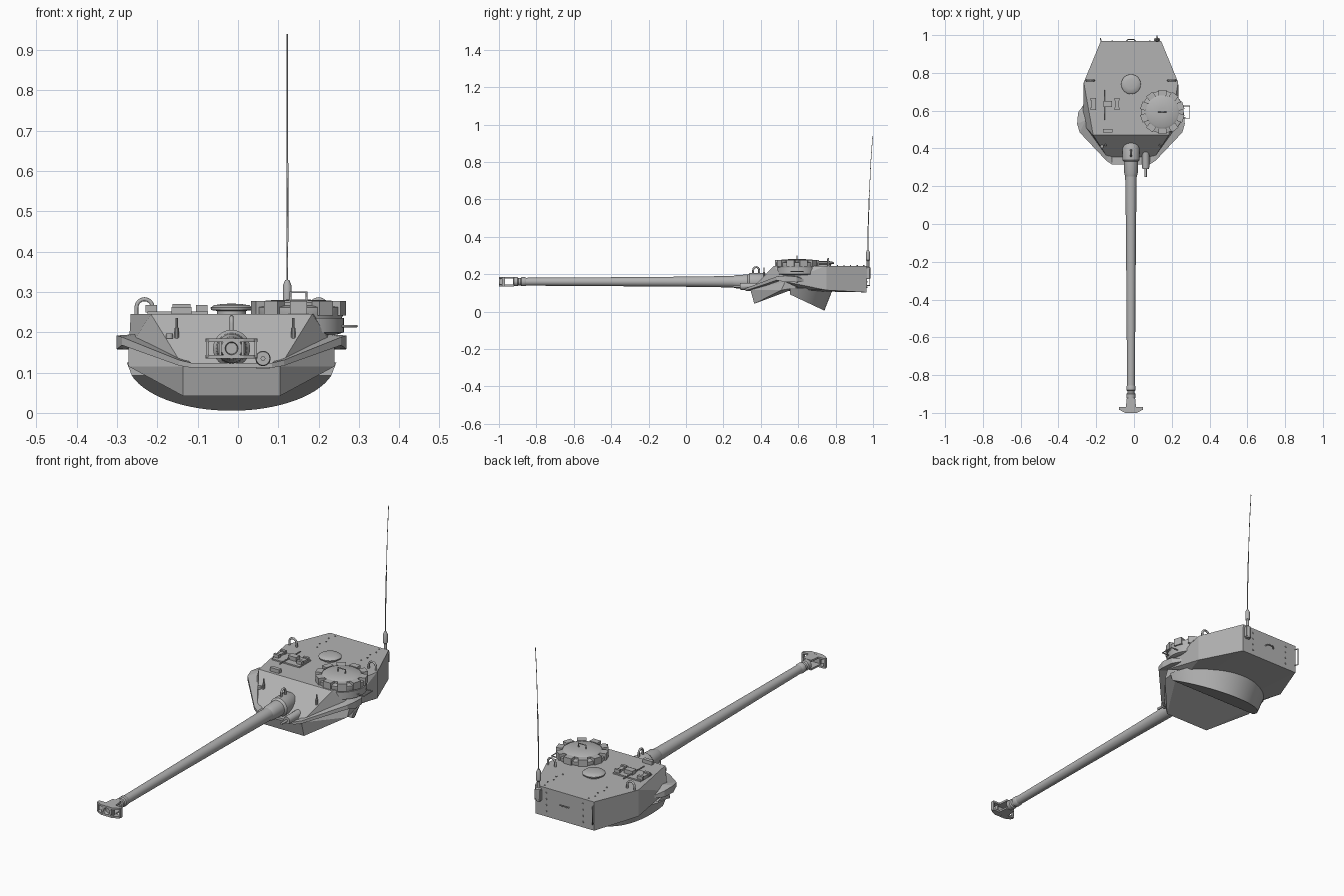
import bpy, bmesh, math
from mathutils import Vector, Matrix

if "Cube" in bpy.data.objects:
    bpy.data.objects.remove(bpy.data.objects["Cube"])

CX = -0.016          # centre line of the turret
GZ = 0.16            # gun axis height
grey = bpy.data.materials.new("armour_grey")
grey.diffuse_color = (0.45, 0.45, 0.45, 1)
grey.use_nodes = True
grey.node_tree.nodes["Principled BSDF"].inputs["Base Color"].default_value = grey.diffuse_color


def finish(name, bm, smooth=False):
    bmesh.ops.recalc_face_normals(bm, faces=bm.faces)
    me = bpy.data.meshes.new(name)
    bm.to_mesh(me)
    bm.free()
    me.materials.append(grey)
    ob = bpy.data.objects.new(name, me)
    bpy.context.collection.objects.link(ob)
    if smooth:
        bpy.ops.object.select_all(action='DESELECT')
        ob.select_set(True)
        bpy.context.view_layer.objects.active = ob
        bpy.ops.object.shade_smooth_by_angle(angle=math.radians(35))
    return ob


def add_hull(bm, pts):
    vs = [bm.verts.new(p) for p in pts]
    r = bmesh.ops.convex_hull(bm, input=vs)
    junk = {g for g in r["geom_interior"] + r["geom_unused"] if isinstance(g, bmesh.types.BMVert)}
    bmesh.ops.delete(bm, geom=list(junk), context='VERTS')


def both(pts):
    return [(CX + s * x, y, z) for s in (1, -1) for x, y, z in pts]


def hull(name, pts):
    bm = bmesh.new()
    add_hull(bm, pts)
    bmesh.ops.dissolve_limit(bm, angle_limit=0.01, verts=bm.verts, edges=bm.edges)
    return finish(name, bm)


def box(name, c, s, rot=0):
    bm = bmesh.new()
    m = Matrix.Translation(c) @ Matrix.Rotation(rot, 4, 'Z') @ Matrix.Diagonal((*s, 1))
    bmesh.ops.create_cube(bm, size=1, matrix=m)
    return finish(name, bm)


def lathe(name, prof, origin, axis='Z', n=32):
    """Revolve (radius, distance) points about the given axis."""
    bm = bmesh.new()
    rings = []
    for r, h in prof:
        ring = []
        for i in range(n):
            a = 2 * math.pi * i / n
            u, v = r * math.cos(a), r * math.sin(a)
            p = {'Z': (u, v, h), 'Y': (u, h, v), 'X': (h, u, v)}[axis]
            ring.append(bm.verts.new(Vector(origin) + Vector(p)))
        rings.append(ring)
    for a, b in zip(rings, rings[1:]):
        for i in range(n):
            bm.faces.new((a[i], a[(i + 1) % n], b[(i + 1) % n], b[i]))
    bm.faces.new(rings[0])
    bm.faces.new(rings[-1])
    return finish(name, bm, True)


def rod(name, pts, r, res=2):
    cu = bpy.data.curves.new(name, 'CURVE')
    cu.dimensions = '3D'
    cu.bevel_depth = r
    cu.bevel_resolution = res
    cu.use_fill_caps = True
    sp = cu.splines.new('POLY')
    sp.points.add(len(pts) - 1)
    for p, c in zip(sp.points, pts):
        p.co = (*c, 1)
    cu.materials.append(grey)
    ob = bpy.data.objects.new(name, cu)
    bpy.context.collection.objects.link(ob)
    return ob


def loop_pts(c, r, leg, along='x'):
    """Arch with two straight legs."""
    arc = [(r, -leg)] + [(r * math.cos(t * math.pi / 8), r * math.sin(t * math.pi / 8))
                         for t in range(9)] + [(-r, -leg)]
    return [(c[0] + (u if along == 'x' else 0), c[1] + (u if along == 'y' else 0), c[2] + v)
            for u, v in arc]


# --- armoured body ---
hull("turret_body", both([
    (.16, .968, .245), (.25, .75, .245), (.2, .47, .245),
    (.16, .966, .103), (.25, .75, .115), (.255, .53, .16), (.12, .345, .115)]))
hull("lower_front_wedge", both([
    (.12, .345, .115), (.255, .53, .16), (.12, .365, .042),
    (.255, .51, .115), (.25, .6, .13)]))

# --- rear half collar with slanted underside ---
bm = bmesh.new()
bmesh.ops.create_cone(bm, cap_ends=True, segments=64, radius1=.213, radius2=.262, depth=.125,
                      matrix=Matrix.Translation((CX, .525, .0625)))
for co, no in (((0, .555, 0), (0, -1, 0)), ((0, .745, .003), (0, -.087, -.185))):
    g = bm.verts[:] + bm.edges[:] + bm.faces[:]
    bmesh.ops.bisect_plane(bm, geom=g, plane_co=co, plane_no=no, clear_outer=True)
    bmesh.ops.holes_fill(bm, edges=[e for e in bm.edges if e.is_boundary])
finish("rear_collar", bm, True)

# --- brim running round the front and cheeks: outer point, inner point, thickness ---
brim = [((.0, .315, .118), (.0, .37, .118), .012), ((.1, .315, .118), (.1, .37, .118), .012),
        ((.13, .335, .124), (.11, .38, .124), .014), ((.272, .485, .178), (.23, .52, .178), .02),
        ((.285, .53, .175), (.24, .55, .178), .034), ((.28, .59, .172), (.24, .6, .172), .03),
        ((.245, .64, .165), (.235, .64, .165), .01)]
bm = bmesh.new()
for a, b in zip(brim, brim[1:]):
    for s in (1, -1):
        add_hull(bm, [(CX + s * p[0], p[1], p[2] + d * t / 2)
                      for o, i, t in (a, b) for p in (o, i) for d in (1, -1)])
finish("cheek_brim", bm)

# --- gun ---
G = (CX, 0, GZ)
lathe("mantlet_collar", [(.03, .25), (.036, .27), (.038, .33), (.046, .34), (.046, .42), (.03, .45)], G, 'Y')
lathe("gun_barrel", [(.021, -.87), (.023, -.5), (.027, .0), (.031, .28), (.031, .36)], G, 'Y')
lathe("muzzle_collar", [(.02, -.925), (.024, -.92), (.024, -.9), (.019, -.895), (.019, -.885),
                        (.024, -.88), (.024, -.862), (.021, -.855)], G, 'Y')
wing = [(.022, -.92), (.026, -.95), (.06, -.968), (.064, -.978), (.055, -.988), (.03, -1)]
for nm, z0, z1 in (("brake_top", .176, .185), ("brake_bottom", .135, .144)):
    hull(nm + "_core", both([(x, y, z) for x, y in ((.022, -.92), (.03, -1)) for z in (z0, z1)]))
    bm = bmesh.new()
    add_hull(bm, both([(x, y, z) for x, y in wing[2:] for z in (z0, z1)]))
    finish(nm + "_wing", bm)
lathe("brake_front_ring", [(.014, -.985), (.026, -.985), (.026, -.999), (.016, -1), (.014, -.985)], G, 'Y')
for s in (1, -1):
    box("brake_side", (CX + s * .06, -.976, GZ), (.007, .016, .046))
    box("brake_inner_wall", (CX + s * .028, -.986, GZ), (.007, .016, .046))
rod("mantlet_lifting_loop", loop_pts((CX, .375, .222), .016, .03, 'y'), .005)
lathe("coaxial_sleeve", [(.017, .29), (.019, .3), (.019, .42)], (.062, 0, .135), 'Y', 16)
lathe("coaxial_barrel", [(.006, .25), (.006, .32)], (.062, 0, .135), 'Y', 12)
box("coaxial_mount", (.062, .36, .125), (.035, .08, .03))

# --- commander cupola ---
CU = (.15, .593, 0)
lathe("cupola_drum", [(.085, .17), (.092, .2), (.112, .245), (.112, .262), (.09, .266)], CU, n=40)
lathe("cupola_side_skirt", [(.1, .195), (.115, .2), (.115, .235)], (.148, .593, 0), n=40)
lathe("cupola_hatch", [(.088, .26), (.088, .274), (.08, .279), (.02, .281)], CU, n=40)
for i in range(10):
    a = 2 * math.pi * (i + .5) / 10
    box("cupola_periscope", (CU[0] + .102 * math.cos(a), CU[1] + .102 * math.sin(a), .259),
        (.03, .042, .036), a)
rod("cupola_hatch_grip", [(.13, .593, .28), (.13, .593, .299), (.17, .593, .299), (.17, .593, .28)], .003)
rod("cupola_side_handle", [(.25, .56, .215), (.295, .56, .215), (.295, .625, .215), (.25, .625, .215)], .003)

# --- roof fittings ---
lathe("ventilator_dome", [(.036, .24), (.036, .253), (.051, .255), (.052, .261), (.044, .267), (.025, .27), (.005, .271)],
      (CX, .74, 0))
box("loader_hatch_plate", (-.15, .63, .248), (.15, .09, .007))
for x in (-.215, -.09):
    box("loader_hatch_hinge", (x, .635, .254), (.02, .06, .014))
    for y in (.61, .66):
        box("hinge_lug", (x, y, .258), (.028, .013, .018))
box("loader_periscope", (-.14, .635, .258), (.045, .03, .025))
rod("loader_hatch_bar", [(-.157, .55, .257), (-.157, .71, .257)], .003)
box("roof_sight_block", (-.14, .493, .253), (.05, .018, .02))
for x in (-.232, .2):
    rod("roof_lifting_loop", loop_pts((x, .76, .262), .02, .025), .005)
for x in (-.152, .137):
    lathe("front_peg", [(.006, .185), (.006, .21), (.003, .212), (.003, .235)], (x, .417, 0), n=10)
lathe("left_front_stud", [(.009, .185), (.009, .197)], (-.17, .41, 0), n=12)
for i in range(5):
    for s in (1, -1):
        lathe("roof_bolt", [(.0035, .243), (.0035, .248)], (CX + s * (.12 + .01 * (i % 2)), .95 - .035 * i, 0), n=8)

# --- rear plate fittings ---
for s in (1, -1):
    for z in (.13, .16, .19, .22):
        lathe("rear_bolt", [(.004, .965), (.004, .971)], (CX + s * .1, 0, z), 'Y', 8)
rod("rear_grip", [(-.04, .967, .18), (-.03, .978, .185), (0, .978, .185), (.01, .967, .18)], .003)
rod("rear_corner_handle", [(-.168, .95, .14), (-.178, .982, .14), (-.178, .982, .225), (-.168, .95, .225)], .003)

# --- antenna ---
box("antenna_bracket", (.122, .972, .205), (.03, .02, .05))
lathe("antenna_base", [(.012, .175), (.014, .19), (.014, .235), (.007, .24), (.007, .27), (.011, .275),
                       (.011, .315), (.005, .33)], (.122, .973, 0), n=14)
rod("antenna_whip_lower", [(.122, .973, .32), (.1225, .974, .45), (.1225, .98, .62)], .0025, 1)
rod("antenna_whip_upper", [(.1225, .98, .62), (.122, .988, .8), (.122, .998, .94)], .0016, 1)
